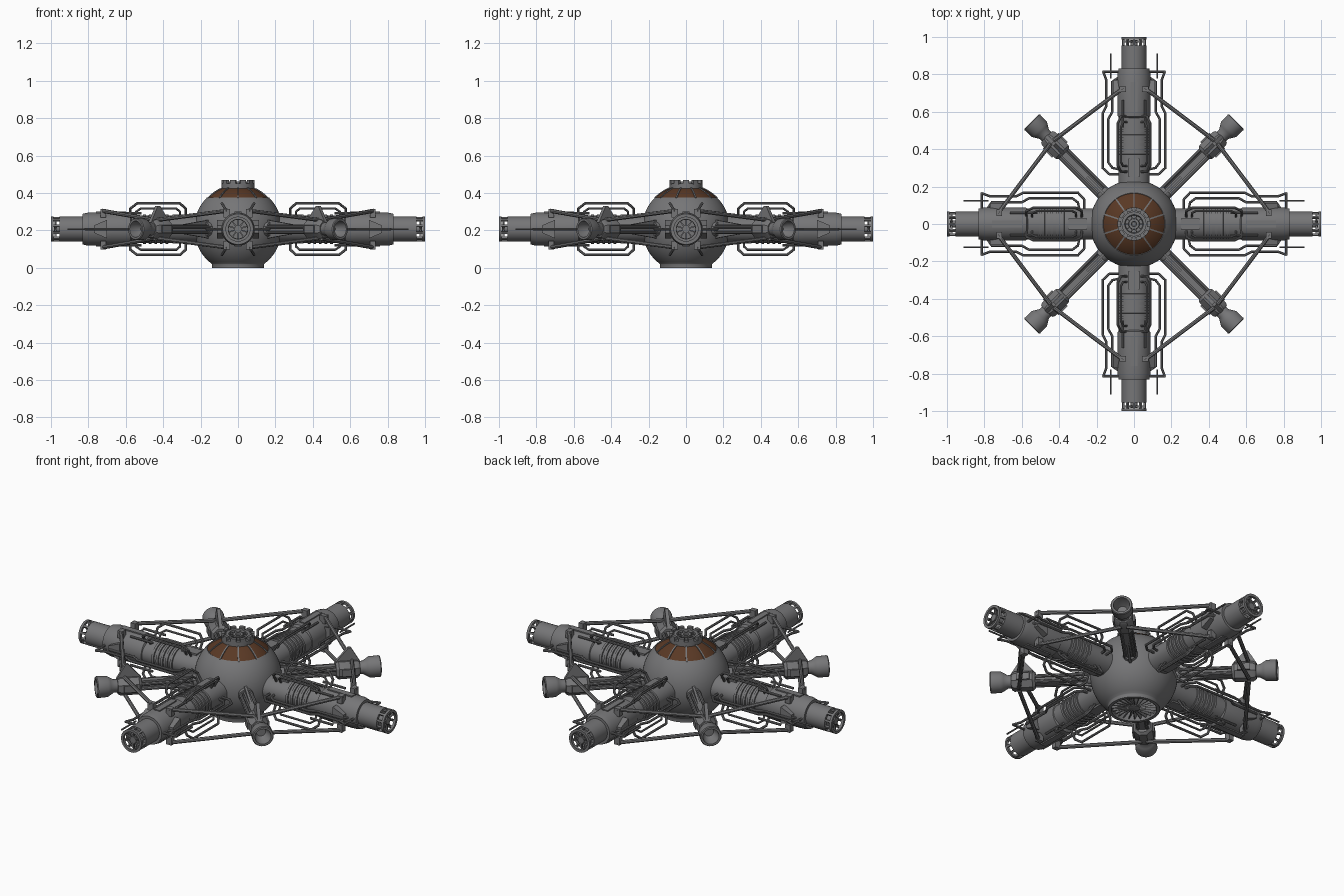
import bpy, bmesh, math
from mathutils import Matrix, Vector

if "Cube" in bpy.data.objects:
    bpy.data.objects.remove(bpy.data.objects["Cube"])

CZ = 0.207                      # height of the arm axis
I = Matrix.Identity(4)
UP = Matrix.Rotation(-math.pi / 2, 4, 'Y')   # turns the lathe axis to +z


def material(name, rgb):
    m = bpy.data.materials.new(name)
    m.diffuse_color = (*rgb, 1)
    m.use_nodes = True
    m.node_tree.nodes["Principled BSDF"].inputs["Base Color"].default_value = m.diffuse_color
    return m


GREY = material("hull_grey", (0.18, 0.18, 0.185))
BROWN = material("brown_glass", (0.10, 0.04, 0.018))


def lathe(bm, prof, M=I, n=32, loop=False):
    """Revolve (along, radius) points around local x."""
    rings = []
    for u, r in prof:
        rings.append([bm.verts.new(M @ Vector((u, r * math.cos(a), r * math.sin(a))))
                      for a in (2 * math.pi * (k + .5) / n for k in range(n))])
    pairs = list(zip(rings, rings[1:] + ([rings[0]] if loop else [])))
    for a, b in pairs:
        for k in range(n):
            j = (k + 1) % n
            bm.faces.new((a[k], a[j], b[j], b[k]))
    bmesh.ops.remove_doubles(bm, verts=[v for r in rings for v in r], dist=1e-5)


def box(bm, loc, size, M=I):
    bmesh.ops.create_cube(bm, size=1, matrix=M @ Matrix.Translation(loc) @ Matrix.Diagonal((*size, 1)))


def pipe(bm, pts, r, n=8):
    """Round bar through a list of points."""
    for a, b in zip(pts, pts[1:]):
        a, b = Vector(a), Vector(b)
        d = b - a
        M = Matrix.Translation(a) @ Vector((1, 0, 0)).rotation_difference(d).to_matrix().to_4x4()
        e, L = r * .4, d.length
        lathe(bm, [(-e, 0), (-e, r), (L + e, r), (L + e, 0)], M, n)


def prism(bm, pts, y, t, M=I):
    """Flat plate from an (x, z) outline, thickness t about y."""
    a = [bm.verts.new(M @ Vector((x, y - t / 2, z))) for x, z in pts]
    b = [bm.verts.new(M @ Vector((x, y + t / 2, z))) for x, z in pts]
    bm.faces.new(a)
    bm.faces.new(b[::-1])
    for k in range(len(pts)):
        j = (k + 1) % len(pts)
        bm.faces.new((a[k], b[k], b[j], a[j]))


def place(name, bm, mat=GREY, start=None, z=CZ):
    """Finish a mesh; repeat it four times about z when start is given."""
    bmesh.ops.recalc_face_normals(bm, faces=bm.faces)
    me = bpy.data.meshes.new(name)
    bm.to_mesh(me)
    bm.free()
    me.materials.append(mat)
    me.shade_smooth()
    me.set_sharp_from_angle(angle=math.radians(32))
    for k in range(1 if start is None else 4):
        ob = bpy.data.objects.new(name, me)
        ob.location.z = z
        ob.rotation_euler.z = math.radians((start or 0) + 90 * k)
        bpy.context.collection.objects.link(ob)


def turn(a):
    return Matrix.Rotation(a, 4, 'Z')


# central sphere with recessed underside
R, SC = 0.235, 0.21
bm = bmesh.new()
arc = [(SC + R * math.sin(t), R * math.cos(t))
       for t in (math.radians(-53 + 98 * k / 24) for k in range(25))]
lathe(bm, [(.05, 0), (.05, .115), (0, .122), (0, .14), (.02, .14)] + arc + [(.365, .15), (.365, 0)], UP, 64)
place("central_sphere", bm, z=0)

# underside vanes
bm = bmesh.new()
lathe(bm, [(.055, 0), (.055, .03), (.008, .03), (.004, .02), (.004, 0)], UP, 24)
for k in range(24):
    M = turn(k * math.pi / 12) @ Matrix.Translation((.073, 0, .025)) @ Matrix.Rotation(.5, 4, 'X')
    box(bm, (0, 0, 0), (.094, .005, .032), M)
place("underside_vanes", bm, z=0)

# brown window band, ribs and roof hatch
bm = bmesh.new()
lathe(bm, [(SC + (R - .003) * math.sin(t), (R - .003) * math.cos(t))
           for t in (math.radians(44 + 27 * k / 8) for k in range(9))], UP, 64)
place("dome_window", bm, BROWN, z=0)
bm = bmesh.new()
for k in range(10):
    for j in range(4):
        t = math.radians(47.5 + 6 * j)
        M = turn((k + .5) * math.pi / 5) @ Matrix.Translation((0, 0, SC)) @ Matrix.Rotation(-t, 4, 'Y')
        box(bm, (R - .002, 0, 0), (.008, .008, .027), M)
place("dome_ribs", bm, z=0)
bm = bmesh.new()
lathe(bm, [(.42, .088), (.452, .088), (.452, .066), (.462, .066), (.462, .05), (.445, .046),
           (.445, .03), (.46, .028), (.46, .014), (.45, .012), (.45, 0)], UP, 40)
for k in range(10):
    box(bm, (.079, 0, .458), (.018, .03, .024), turn(k * math.pi / 5))
    box(bm, (.04, 0, .45), (.03, .006, .014), turn(k * math.pi / 5))
place("roof_hatch", bm, z=0)

# four main arms
bm = bmesh.new()
FLAT = Matrix.Diagonal((1, 1, .88, 1))
lathe(bm, [(.18, 0), (.18, .083), (.6, .083), (.6, 0)], FLAT, 40)
for k in range(5):
    u = .38 + .03 * k
    lathe(bm, [(u - .008, .075), (u - .007, .09), (u + .007, .09), (u + .008, .075)], FLAT, 40, True)
lathe(bm, [(.56, .06), (.575, .087), (.6, .089), (.8, .089), (.832, .082), (.832, .067), (.955, .067),
           (.955, .05), (.935, .05), (.935, 0)], I, 40)
for a in (.09, -.09):                     # long panels above and below
    box(bm, (.68, 0, a), (.16, .035, .008))
    box(bm, (.3, 0, a * .8), (.1, .06, .012))
place("main_arm", bm, start=0)

# slotted, spoked arm tips
bm = bmesh.new()
lathe(bm, [(.986, .067), (1, .067), (1, .052), (.986, .052)], I, 40, True)
lathe(bm, [(.93, 0), (.93, .02), (.985, .02), (.985, 0)], I, 16)
for k in range(10):
    M = Matrix.Rotation(k * math.pi / 5, 4, 'X')
    box(bm, (.97, 0, .06), (.04, .012, .012), M)
    box(bm, (.975, 0, .036), (.01, .007, .04), M)
place("arm_tip_cage", bm, start=0)

# side pipes, aerials and loops above and below each arm
bm = bmesh.new()
for s in (1, -1):
    pipe(bm, [(u, s * v, 0) for u, v in ((.265, .07), (.265, .13), (.3, .168), (.59, .168), (.63, .148),
                                         (.77, .148), (.815, .165), (.815, .07))], .007)
    pipe(bm, [(u, s * v, 0) for u, v in ((.29, .07), (.3, .115), (.33, .138), (.56, .138), (.6, .116),
                                         (.76, .116), (.785, .08))], .007)
    pipe(bm, [(.78, s * .125, 0), (.91, s * .125, 0)], .005)
    for w in (1, -1):
        c, q = s * math.cos(math.radians(58)), w * math.sin(math.radians(58))
        pipe(bm, [(u, c * r, q * r) for u, r in ((.28, .07), (.28, .13), (.31, .162), (.54, .162),
                                                 (.575, .13), (.575, .07))], .007)
        pipe(bm, [(u, c * r, q * r) for u, r in ((.31, .07), (.31, .11), (.33, .13), (.52, .13),
                                                 (.545, .11), (.545, .07))], .006)
        pipe(bm, [(.52, s * .06, w * .085), (.66, s * .06, w * .085)], .007)
place("arm_pipes", bm, start=0)

# struts with their clamps and gussets
bm = bmesh.new()
for s in (1, -1):
    for w in (1, -1):
        pipe(bm, [(.725, s * .06, w * .098), (.45, s * .425, w * .05)], .011)
        box(bm, (.72, s * .06, w * .085), (.03, .035, .045))
    prism(bm, [(.70, -.05), (.77, -.02), (.77, .02), (.70, .05)], s * .095, .035)
place("arm_struts", bm, start=0)

# four diagonal booms
bm = bmesh.new()
lathe(bm, [(.2, 0), (.2, .045), (.25, .038), (.25, 0)], I, 12)
box(bm, (.4, 0, 0), (.36, .032, .05))
prism(bm, [(.22, -.05), (.42, -.025), (.42, .025), (.22, .05)], 0, .014)
for s in (1, -1):
    pipe(bm, [(.2, s * .03, .012), (.56, s * .03, .012)], .009)
    pipe(bm, [(.2, s * .025, -.018), (.56, s * .025, -.018)], .009)
place("diagonal_boom", bm, start=45)

# pods on the booms with fins and bell nozzles
bm = bmesh.new()
lathe(bm, [(.53, 0), (.53, .042), (.545, .055), (.645, .055), (.66, .045), (.66, 0)], I, 8)
prism(bm, [(.53, .045), (.6, .125), (.615, .125), (.665, .04)], 0, .02)
box(bm, (.595, 0, 0), (.07, .12, .04))
place("boom_pod", bm, start=45)
bm = bmesh.new()
lathe(bm, [(.64, .036), (.68, .036), (.7, .048), (.715, .057), (.77, .059), (.775, .055), (.775, .044),
           (.74, .04), (.71, .026), (.71, 0)], I, 32)
place("bell_nozzle", bm, start=45)
